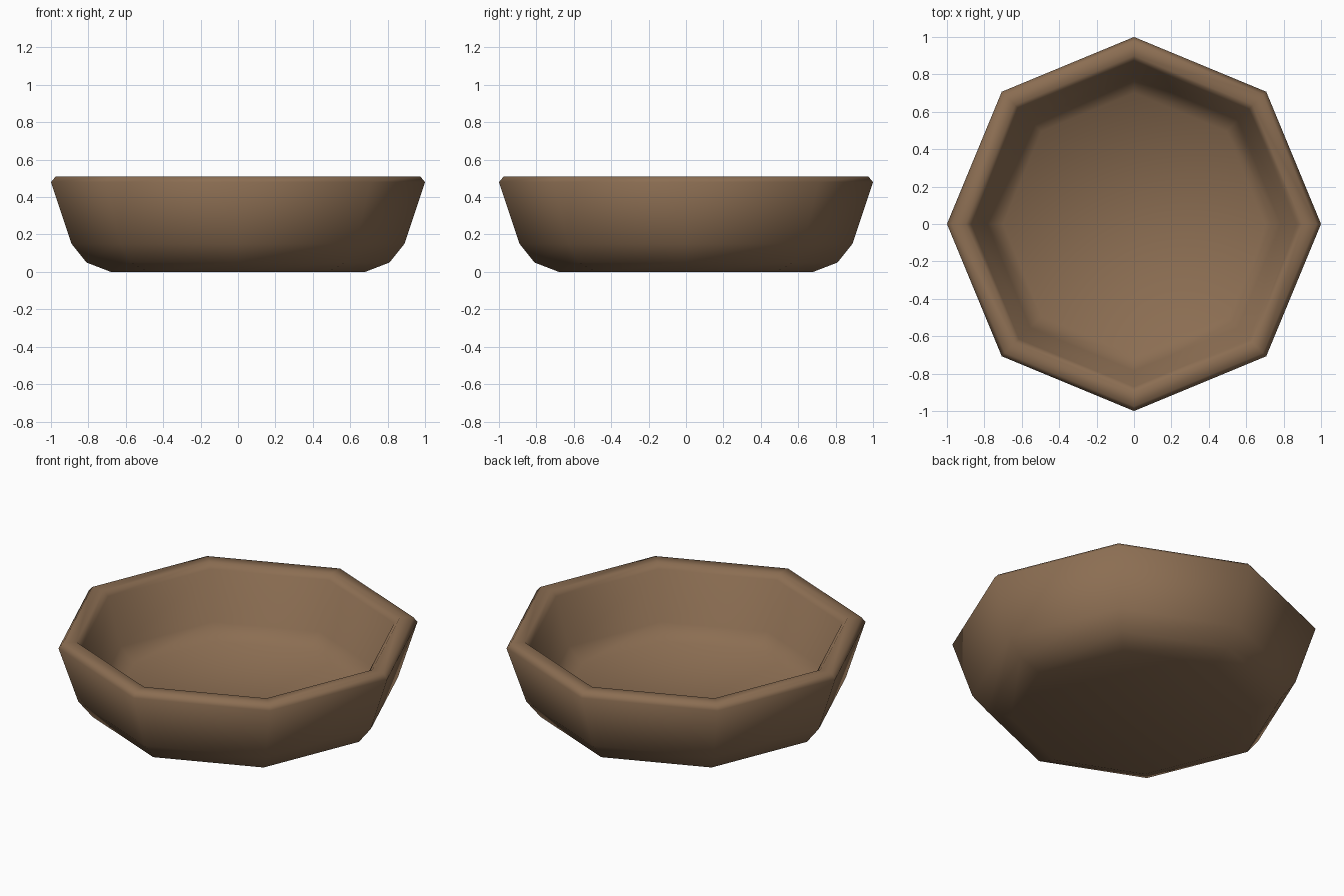
import bpy
import bmesh
from math import cos, sin, tau

cube = bpy.data.objects.get("Cube")
if cube:
    bpy.data.objects.remove(cube, do_unlink=True)

SIDES = 8

# Brown clay material
clay = bpy.data.materials.new("brown clay")
clay.use_nodes = True
colour = (0.26, 0.155, 0.085, 1)
clay.diffuse_color = colour
clay.node_tree.nodes["Principled BSDF"].inputs["Base Color"].default_value = colour

# Bowl profile (radius, height): foot, outer wall, rim, inner wall, floor
profile = [(0.68, 0), (0.81, 0.05), (0.89, 0.15), (1, 0.48), (0.975, 0.51),
           (0.90, 0.51), (0.87, 0.48), (0.785, 0.20), (0.70, 0.12)]

# Rings joined by quads, closed by the underside and the inner floor
bm = bmesh.new()
rings = [[bm.verts.new((r * cos(tau * i / SIDES), r * sin(tau * i / SIDES), z))
          for i in range(SIDES)] for r, z in profile]
for low, high in zip(rings, rings[1:]):
    for i in range(SIDES):
        j = (i + 1) % SIDES
        bm.faces.new((low[i], low[j], high[j], high[i]))
bm.faces.new(rings[0][::-1])
bm.faces.new(rings[-1])
bmesh.ops.recalc_face_normals(bm, faces=bm.faces[:])
for face in bm.faces:
    face.smooth = True

mesh = bpy.data.meshes.new("bowl")
bm.to_mesh(mesh)
bm.free()
mesh.materials.append(clay)
bowl = bpy.data.objects.new("bowl", mesh)
bpy.context.collection.objects.link(bowl)
